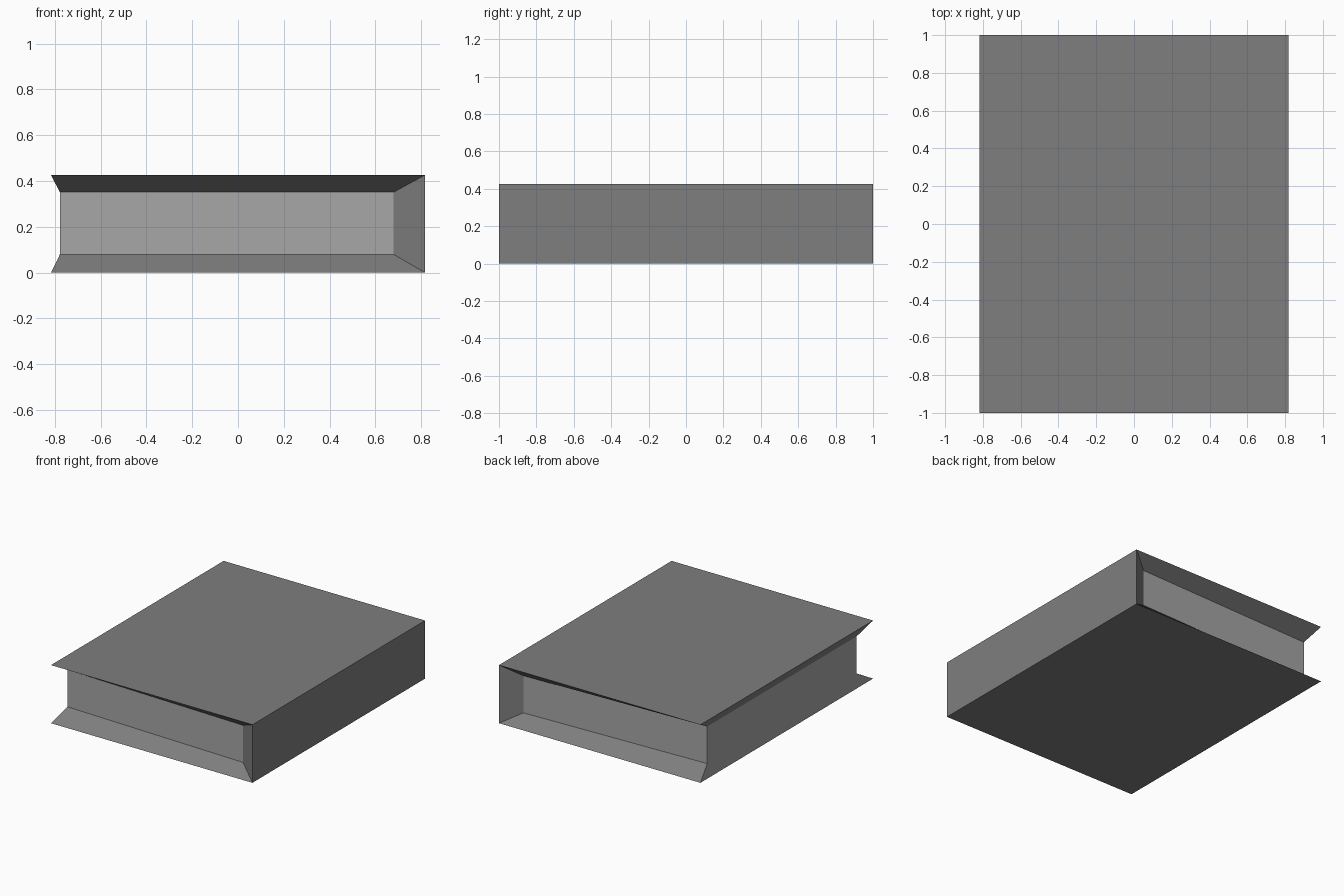
import bpy
import bmesh

if "Cube" in bpy.data.objects:
    bpy.data.objects.remove(bpy.data.objects["Cube"], do_unlink=True)


def make_material(name, value):
    mat = bpy.data.materials.new(name)
    mat.use_nodes = True
    colour = (value, value, value, 1)
    mat.diffuse_color = colour
    mat.node_tree.nodes["Principled BSDF"].inputs["Base Color"].default_value = colour
    return mat


def make_object(name, quads, mat):
    bm = bmesh.new()
    for quad in quads:
        bm.faces.new([bm.verts.new(p) for p in quad])
    bmesh.ops.remove_doubles(bm, verts=bm.verts, dist=0.0001)
    mesh = bpy.data.meshes.new(name)
    bm.to_mesh(mesh)
    bm.free()
    mesh.materials.append(mat)
    obj = bpy.data.objects.new(name, mesh)
    bpy.context.collection.objects.link(obj)


def ring(x_spine, y_spine, x_open, y_open, z):
    # Corners: front spine, front open edge, back open edge, back spine
    return [(x_spine, -y_spine, z), (x_open, -y_open, z),
            (x_open, y_open, z), (x_spine, y_spine, z)]


def band(low, high):
    # Strip around the three open sides of the book
    return [(low[i + 1], low[i], high[i], high[i + 1]) for i in range(3)]


# Outer edges of the cover and edges of the recessed page block
cover_low = ring(0.817, 1, -0.817, 1, 0)
cover_high = ring(0.817, 1, -0.817, 1, 0.426)
page_low = ring(0.68, 0.912, -0.778, 0.865, 0.079)
page_high = ring(0.68, 0.912, -0.778, 0.865, 0.351)

# Cover: boards, spine, bevelled lips and spine ends
cover = [cover_low, cover_high[::-1],
         (cover_low[0], cover_low[3], cover_high[3], cover_high[0]),
         (page_low[0], cover_low[0], cover_high[0], page_high[0]),
         (cover_low[3], page_low[3], page_high[3], cover_high[3])]
cover += band(cover_low, page_low) + band(page_high, cover_high)
make_object("book_cover", cover, make_material("cover grey", 0.21))

# Page edges
make_object("book_pages", band(page_low, page_high), make_material("page light grey", 0.385))
